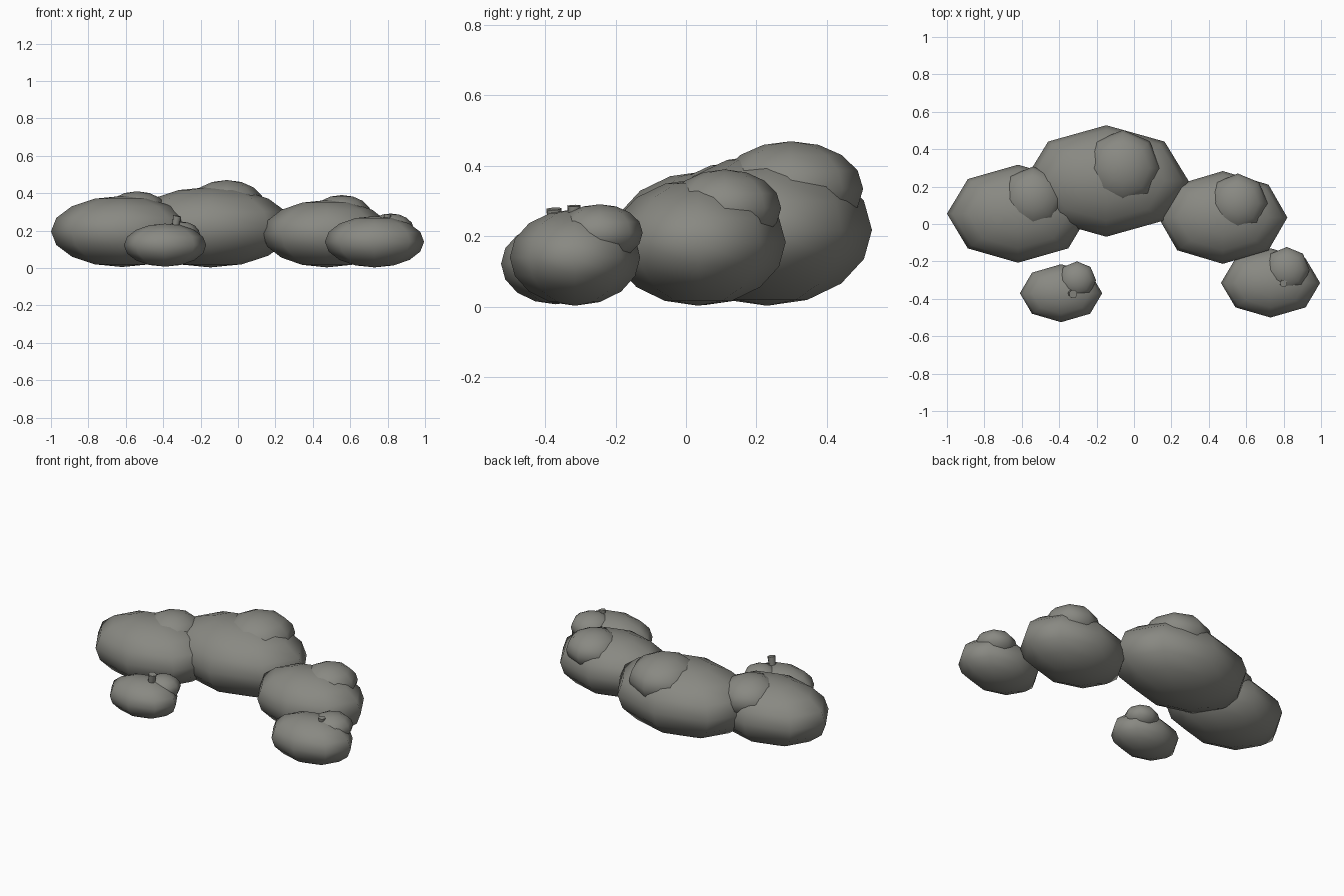
import bpy
import math
from mathutils import Vector

if "Cube" in bpy.data.objects:
    bpy.data.objects.remove(bpy.data.objects["Cube"])

stone = bpy.data.materials.new("warm grey stone")
stone.diffuse_color = (0.25, 0.25, 0.225, 1)
stone.use_nodes = True
stone.node_tree.nodes["Principled BSDF"].inputs["Base Color"].default_value = stone.diffuse_color


def finish(name):
    ob = bpy.context.object
    ob.name = name
    ob.data.materials.append(stone)
    return ob


def boulder(name, centre, radii):
    """Eight-sided, smooth shaded squashed sphere."""
    bpy.ops.mesh.primitive_uv_sphere_add(segments=8, ring_count=8, radius=1, location=centre)
    ob = finish(name)
    ob.scale = radii
    bpy.ops.object.transform_apply(location=False, rotation=False, scale=True)
    bpy.ops.object.shade_smooth()


def stub(name, base, tip, r_base, r_tip):
    """Small flared peg standing on a stone."""
    a, b = Vector(base), Vector(tip)
    bpy.ops.mesh.primitive_cone_add(vertices=8, radius1=r_base, radius2=r_tip,
                                    depth=(b - a).length, location=(a + b) / 2,
                                    rotation=(b - a).to_track_quat('Z', 'Y').to_euler())
    finish(name)
    bpy.ops.object.shade_smooth_by_angle(angle=math.radians(50))


# Each stone: body centre and radii, then the bump on its top
stones = {
    "back_stone": ((-0.148, 0.23, 0.218), (0.44, 0.298, 0.215), (-0.06, 0.298, 0.335), (0.203, 0.205, 0.135)),
    "left_stone": ((-0.62, 0.055, 0.195), (0.38, 0.262, 0.19), (-0.54, 0.135, 0.29), (0.172, 0.172, 0.12)),
    "right_stone": ((0.475, 0.035, 0.183), (0.345, 0.248, 0.18), (0.555, 0.11, 0.28), (0.16, 0.16, 0.11)),
    "front_left_stone": ((-0.39, -0.37, 0.122), (0.22, 0.155, 0.115), (-0.305, -0.3, 0.178), (0.102, 0.1, 0.07)),
    "front_right_stone": ((0.73, -0.315, 0.14), (0.265, 0.185, 0.137), (0.817, -0.245, 0.21), (0.122, 0.122, 0.081)),
}
for name, (c, r, bump_c, bump_r) in stones.items():
    boulder(name, c, r)
    boulder(name + "_bump", bump_c, bump_r)

# Pegs on the two front stones
stub("left_peg", (-0.34, -0.37, 0.19), (-0.325, -0.375, 0.278), 0.018, 0.023)
stub("right_peg", (0.79, -0.315, 0.21), (0.8, -0.318, 0.287), 0.016, 0.02)
